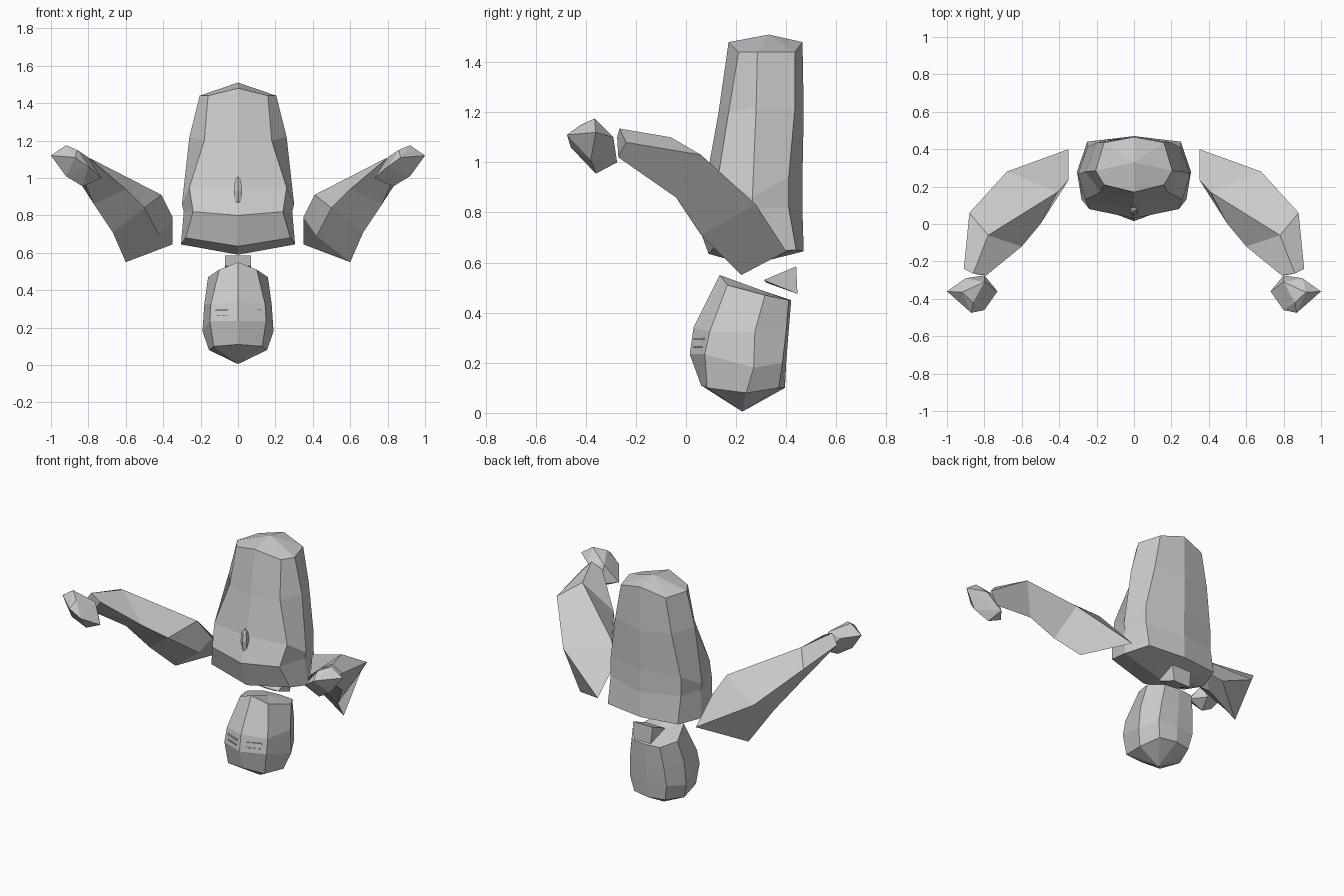
import bpy
import bmesh
from mathutils import Vector

cube = bpy.data.objects.get("Cube")
if cube:
    bpy.data.objects.remove(cube, do_unlink=True)

clay = bpy.data.materials.new("clay grey")
clay.use_nodes = True
clay.diffuse_color = (0.6, 0.6, 0.6, 1)
clay.node_tree.nodes["Principled BSDF"].inputs["Base Color"].default_value = (0.6, 0.6, 0.6, 1)


def finish(name, bm):
    """Turn a bmesh into a flat shaded object."""
    bmesh.ops.recalc_face_normals(bm, faces=bm.faces[:])
    mesh = bpy.data.meshes.new(name)
    bm.to_mesh(mesh)
    bm.free()
    mesh.materials.append(clay)
    obj = bpy.data.objects.new(name, mesh)
    bpy.context.scene.collection.objects.link(obj)
    return obj


def flip(point):
    return (-point[0], point[1], point[2])


def whole(half):
    """Complete a half ring, given front to back, across the middle plane."""
    return list(half) + [flip(p) for p in half[-2:0:-1]]


def loft(name, rings, start=None, end=None):
    """Skin closed rings, closing each end with a fan to a point or a flat cap."""
    bm = bmesh.new()
    rows = [[bm.verts.new(p) for p in ring] for ring in rings]
    count = len(rows[0])
    for low, high in zip(rows, rows[1:]):
        for i in range(count):
            j = (i + 1) % count
            bm.faces.new((low[i], low[j], high[j], high[i]))
    for row, tip in ((rows[0], start), (rows[-1], end)):
        if tip:
            peak = bm.verts.new(tip)
            for i in range(count):
                bm.faces.new((row[i], row[(i + 1) % count], peak))
        else:
            bm.faces.new(row)
    return finish(name, bm)


def hull(name, points):
    bm = bmesh.new()
    for p in points:
        bm.verts.new(p)
    bmesh.ops.convex_hull(bm, input=bm.verts[:])
    loose = [v for v in bm.verts if not v.link_faces]
    bmesh.ops.delete(bm, geom=loose, context="VERTS")
    return finish(name, bm)


# Torso: hips at the top, shoulders at the bottom
torso = [
    [(0, .17, 1.48), (.16, .21, 1.44), (.205, .285, 1.44), (.16, .435, 1.44), (0, .465, 1.48)],
    [(0, .13, 1.2), (.18, .17, 1.2), (.26, .28, 1.22), (.2, .435, 1.22), (0, .47, 1.2)],
    [(0, .085, .95), (.26, .13, .95), (.3, .265, .86), (.25, .41, .94), (0, .465, .95)],
    [(0, .03, .8), (.24, .08, .82), (.29, .265, .82), (.25, .41, .82), (0, .465, .8)],
    [(0, .09, .635), (.28, .13, .68), (.305, .28, .645), (.25, .44, .65), (0, .47, .645)],
]
loft("torso", [whole(r) for r in torso], (0, .33, 1.51), (0, .25, .59))

# Small pointed stud on the belly
stud = bmesh.new()
bmesh.ops.create_uvsphere(stud, u_segments=6, v_segments=4, radius=1)
bmesh.ops.scale(stud, vec=(.026, .026, .08), verts=stud.verts[:])
bmesh.ops.translate(stud, vec=(0, .07, .93), verts=stud.verts[:])
finish("belly_stud", stud)

# Head, hanging upside down with the crown at the bottom
head = [
    [(0, .135, .55), (.1, .165, .51), (.16, .315, .47), (.1, .41, .45), (0, .42, .45)],
    [(0, .03, .34), (.145, .095, .325), (.18, .275, .325), (.12, .4, .33), (0, .41, .33)],
    [(0, .015, .235), (.15, .075, .235), (.19, .27, .18), (.13, .385, .2), (0, .4, .2)],
    [(0, .06, .11), (.13, .085, .1), (.155, .24, .08), (.11, .37, .1), (0, .395, .1)],
]
loft("head", [whole(r) for r in head], (0, .3, .49), (0, .225, .005))

# Wedge of the neck
neck = [(.07, .31, .53), (.07, .44, .585), (.06, .445, .475), (.04, .32, .52)]
hull("neck", neck + [flip(p) for p in neck])

# Eyes: a thin lid line and a dashed lower line on each side
def eye_strip(name, x0, x1, z, height):
    points = []
    for x in (x0, x1):
        for dz in (0, height):
            y = .023 + abs(x) * .4 + (z + dz - .29) * .15
            points += [(x, y + d, z + dz) for d in (-.005, .002)]
    hull(name, points)


for side, sign in (("left", 1), ("right", -1)):
    eye_strip(side + "_eye_lid", sign * .03, sign * .12, .29, .008)
    for k in range(3):
        x = .035 + k * .03
        eye_strip(f"{side}_lower_lid_{k}", sign * x, sign * (x + .02), .26, .006)

# Arms: shoulder, upper arm, elbow, wrist; each ring runs outer, top, inner, under
arm = [
    [(.35, .4, .645), (.35, .235, .79), (.42, .2, .69), (.6, .22, .55)],
    [(.68, .28, .83), (.41, .17, .91), (.5, 0, .84), (.67, .06, .71)],
    [(.88, .06, 1.03), (.78, -.06, 1.1), (.6, -.12, .94), (.77, -.04, .86)],
    [(.91, -.24, 1.08), (.86, -.265, 1.135), (.79, -.275, 1.1), (.84, -.27, 1.02)],
]
# Hands: faceted fists
hand = [
    (1, -.36, 1.12), (.92, -.365, 1.175), (.86, -.42, 1.15), (.8, -.46, 1.06),
    (.87, -.475, 1.11), (.73, -.36, 1), (.92, -.38, 1.01), (.9, -.29, 1.1),
    (.8, -.275, 1), (.8, -.31, 1.11), (.83, -.36, .955),
]
for side, move in (("left", tuple), ("right", flip)):
    loft(side + "_arm", [[move(p) for p in ring] for ring in arm])
    hull(side + "_hand", [move(p) for p in hand])
